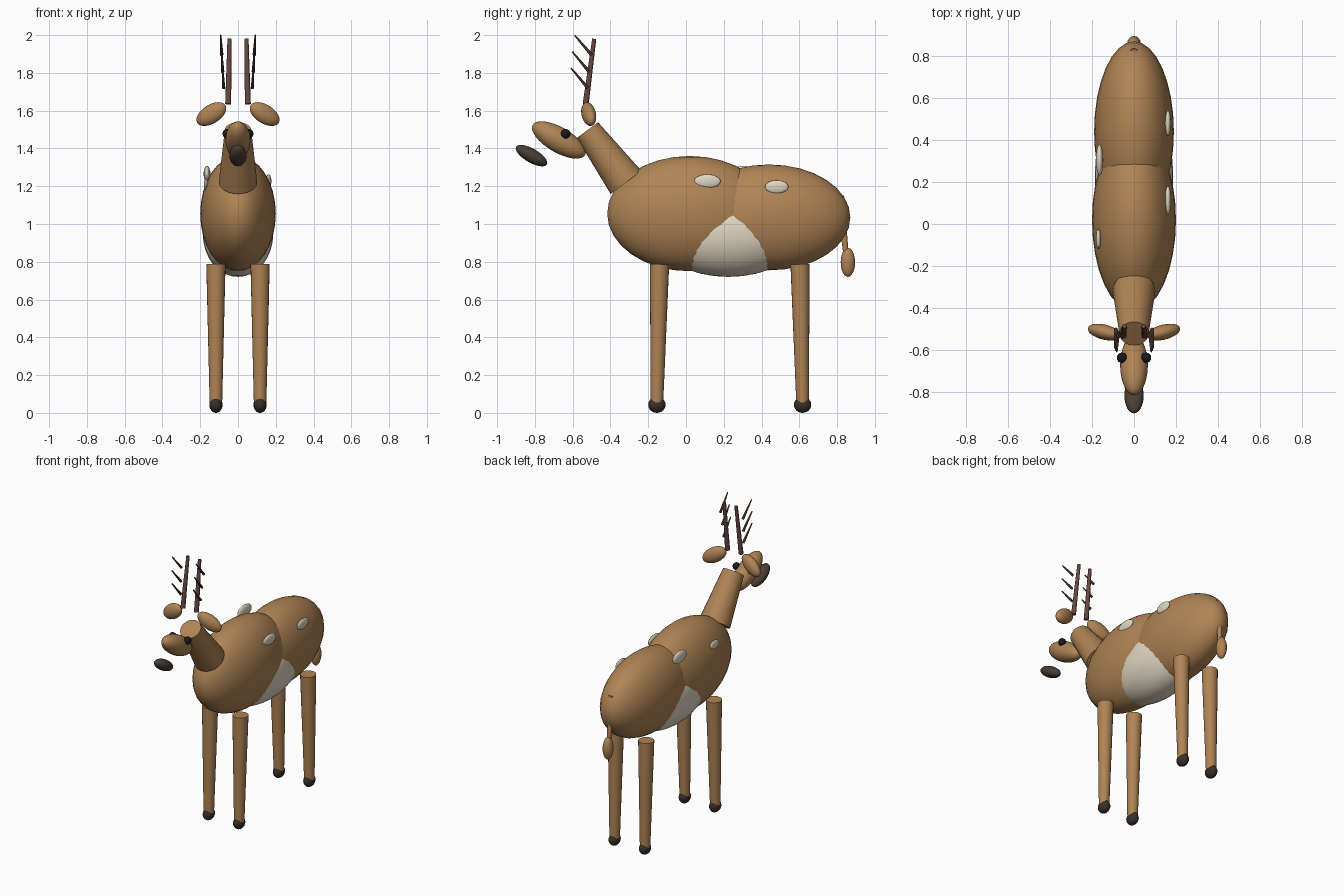
import bpy
from math import radians
from mathutils import Vector

if "Cube" in bpy.data.objects:
    bpy.data.objects.remove(bpy.data.objects["Cube"])


def material(name, r, g, b):
    m = bpy.data.materials.new(name)
    m.diffuse_color = (r, g, b, 1)
    m.use_nodes = True
    m.node_tree.nodes["Principled BSDF"].inputs["Base Color"].default_value = m.diffuse_color
    return m


FUR = material("fur", 0.43, 0.23, 0.09)
CREAM = material("cream", 0.75, 0.68, 0.54)
DARK = material("dark", 0.04, 0.028, 0.022)
MUZZLE = material("muzzle_brown", 0.07, 0.05, 0.037)
EYE = material("eye_black", 0.01, 0.01, 0.01)
HORN = material("horn", 0.13, 0.065, 0.05)


def finish(name, mat):
    ob = bpy.context.object
    ob.name = name
    ob.data.materials.append(mat)
    bpy.ops.object.shade_smooth_by_angle(angle=radians(40))
    return ob


def ellipsoid(name, loc, semi, mat, rot=(0, 0, 0), seg=32, rings=16):
    bpy.ops.mesh.primitive_uv_sphere_add(segments=seg, ring_count=rings, radius=1, location=loc,
                                         rotation=[radians(a) for a in rot])
    bpy.context.object.scale = semi
    return finish(name, mat)


def rod(name, a, b, ra, rb, mat, sides=16):
    a, b = Vector(a), Vector(b)
    d = b - a
    bpy.ops.mesh.primitive_cone_add(vertices=sides, radius1=ra, radius2=rb, depth=d.length,
                                    location=(a + b) / 2,
                                    rotation=d.to_track_quat('Z', 'Y').to_euler())
    return finish(name, mat)


# Body
ellipsoid("chest", (0, 0.02, 1.055), (0.2, 0.437, 0.305), FUR)
ellipsoid("hindquarters", (0, 0.44, 1.035), (0.19, 0.43, 0.28), FUR)
ellipsoid("belly", (0, 0.225, 0.95), (0.187, 0.39, 0.23), CREAM)

# Neck and head
rod("neck", (0, -0.317, 1.22), (0, -0.522, 1.497), 0.102, 0.07, FUR, 24)
ellipsoid("head", (0, -0.673, 1.445), (0.066, 0.16, 0.067), FUR, (-30, 0, 0))
ellipsoid("muzzle", (0, -0.818, 1.362), (0.046, 0.094, 0.037), MUZZLE, (-30, 0, 0))

# Tail
rod("tail_stem", (0, 0.815, 1.15), (0, 0.847, 0.84), 0.022, 0.014, FUR)
ellipsoid("tail_tip", (0, 0.857, 0.797), (0.033, 0.038, 0.077), FUR, seg=16, rings=12)

# Paired parts
for side, s in (("right", 1), ("left", -1)):
    ellipsoid(f"{side}_eye", (s * 0.057, -0.637, 1.478), (0.025,) * 3, EYE, seg=16, rings=12)
    ellipsoid(f"{side}_ear", (s * 0.141, -0.515, 1.582), (0.09, 0.036, 0.05), FUR,
              (0, s * 31, s * 14), 24, 12)

    # Legs and hooves
    for end, top_y, foot_y in (("front", -0.14, -0.154), ("rear", 0.604, 0.617)):
        x = s * 0.117
        rod(f"{side}_{end}_leg", (x, top_y, 0.787), (x, foot_y, 0.045), 0.051, 0.033, FUR, 20)
        ellipsoid(f"{side}_{end}_hoof", (x, foot_y, 0.043), (0.035, 0.046, 0.043), DARK,
                  seg=16, rings=12)

    # Antlers with three forward tines
    rod(f"{side}_antler", (s * 0.052, -0.531, 1.635), (s * 0.045, -0.486, 1.98),
        0.016, 0.011, HORN, 12)
    for i, (by, bz, ty, tz) in enumerate(((-0.52, 1.72, -0.608, 1.825),
                                          (-0.512, 1.805, -0.602, 1.912),
                                          (-0.5, 1.895, -0.59, 2.0))):
        rod(f"{side}_tine_{i + 1}", (s * (0.076 + 0.005 * i), by, bz),
            (s * (0.082 + 0.005 * i), ty, tz), 0.009, 0.004, HORN, 8)

# Flank spots
for i, (x, y, z, sx, sy, sz) in enumerate(((0.162, 0.113, 1.226, 0.015, 0.07, 0.037),
                                           (0.162, 0.48, 1.197, 0.014, 0.062, 0.035),
                                           (-0.164, 0.305, 1.265, 0.018, 0.075, 0.042),
                                           (-0.169, -0.07, 1.21, 0.012, 0.05, 0.03))):
    ellipsoid(f"spot_{i + 1}", (x, y, z), (sx, sy, sz), CREAM, seg=16, rings=12)
